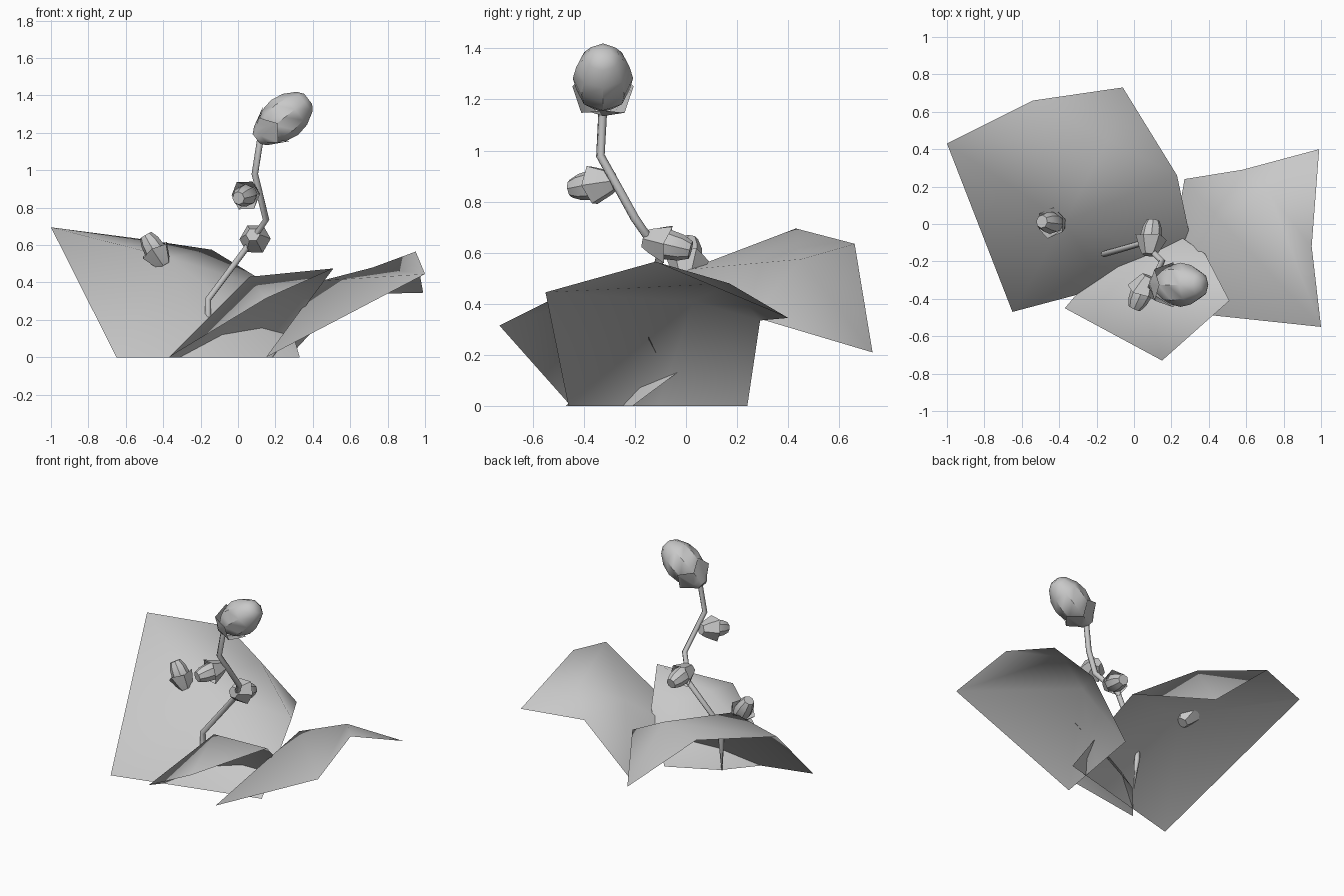
import bpy, bmesh, math
from mathutils import Vector

cube = bpy.data.objects.get("Cube")
if cube:
    bpy.data.objects.remove(cube)

grey = bpy.data.materials.new("plain_grey")
grey.use_nodes = True
COLOUR = (0.58, 0.58, 0.58, 1)
grey.diffuse_color = COLOUR
grey.node_tree.nodes["Principled BSDF"].inputs["Base Color"].default_value = COLOUR


def finish(name, bm, angle):
    bmesh.ops.recalc_face_normals(bm, faces=bm.faces)
    mesh = bpy.data.meshes.new(name)
    bm.to_mesh(mesh)
    bm.free()
    obj = bpy.data.objects.new(name, mesh)
    bpy.context.collection.objects.link(obj)
    mesh.materials.append(grey)
    bpy.ops.object.select_all(action='DESELECT')
    obj.select_set(True)
    bpy.context.view_layer.objects.active = obj
    bpy.ops.object.shade_smooth_by_angle(angle=math.radians(angle))
    return obj


def leaf(name, points, faces):
    """Folded sheet from named points; each face is a string of point letters."""
    bm = bmesh.new()
    verts = {key: bm.verts.new(co) for key, co in points.items()}
    for face in faces.split():
        bm.faces.new([verts[key] for key in face])
    return finish(name, bm, 180)


def lathe(name, base, tip, profile, sides, zigzag=0.0):
    """Rings along base-tip; profile holds (distance, radius). Zigzag lowers alternate rim points."""
    bm = bmesh.new()
    base, tip = Vector(base), Vector(tip)
    turn = (tip - base).to_track_quat('Z', 'Y')
    rings = []
    for n, (along, radius) in enumerate(profile):
        ring = []
        for i in range(sides):
            a = math.tau * i / sides
            lift = zigzag * (i % 2) if n == len(profile) - 1 else 0
            co = Vector((radius * math.cos(a), radius * math.sin(a), along - lift))
            ring.append(bm.verts.new(base + turn @ co))
        rings.append(ring)
    for low, high in zip(rings, rings[1:]):
        for i in range(sides):
            j = (i + 1) % sides
            bm.faces.new((low[i], low[j], high[j], high[i]))
    bm.faces.new(rings[0])
    if not zigzag:
        bm.faces.new(rings[-1])
    return finish(name, bm, 40)


# Three arched leaves
leaf("back_leaf", {
    'a': (-1, .43, .695), 'b': (-.54, .66, .635), 'c': (-.06, .73, .21),
    'd': (.23, .26, .35), 'e': (.33, -.21, 0), 'f': (-.16, -.34, 0),
    'g': (-.65, -.47, 0), 'm': (-.14, .45, .575), 'p': (-.37, .01, .535)},
    "gfp gpa fep edp apm amb pdm mdc mcb")
leaf("side_leaf", {
    'a': (1, -.55, .445), 'b': (.95, -.12, .565), 'c': (.99, .40, .345),
    'd': (.58, .29, .335), 'e': (.27, .24, 0), 'f': (.15, -.46, 0),
    'g': (.21, -.11, 0), 'n': (.72, .17, .48), 'q': (.45, .03, .41)},
    "faq anq abn fqg gqe qnd qde nbc ncd")
leaf("front_leaf", {
    'a': (-.37, -.45, 0), 'b': (-.14, -.18, 0), 'c': (.18, -.02, 0),
    'd': (.38, -.16, .30), 'e': (.51, -.41, .475), 'f': (.15, -.73, .315),
    't': (.06, -.35, .43)},
    "abt bct cdt det eft fat")

# Bent stem: a tube swept along a path, thin at the root
path = [(-.15, -.18, 0), (-.16, -.16, .21), (-.16, -.16, .31), (.05, -.10, .59),
        (.15, -.20, .735), (.09, -.335, .98), (.12, -.325, 1.17)]
curve = bpy.data.curves.new("stem_path", 'CURVE')
curve.dimensions = '3D'
curve.bevel_depth = 0.018
curve.bevel_resolution = 1
curve.use_fill_caps = True
spline = curve.splines.new('POLY')
spline.points.add(len(path) - 1)
for point, co in zip(spline.points, path):
    point.co = (*co, 1)
spline.points[0].radius = 0.15
curve.materials.append(grey)
stem = bpy.data.objects.new("stem", curve)
bpy.context.collection.objects.link(stem)

# Large bud at the stem tip, in its cup
base, tip = (.10, -.325, 1.165), (.38, -.325, 1.385)
lathe("large_bud", base, tip,
      [(.04, .05), (.12, .105), (.19, .118), (.26, .105), (.325, .068), (.35, .035)], 8)
lathe("large_cup", base, tip, [(0, .035), (.03, .062), (.14, .12)], 8, .06)

# Small buds, each with a flared cup
small = {"upper": ((.08, -.28, .88), (0, -.455, .85)),
         "middle": ((.08, -.165, .655), (.10, 0, .615)),
         "outer": ((-.395, 0, .49), (-.51, .015, .68))}
for name, (base, tip) in small.items():
    lathe(name + "_bud", base, tip,
          [(.04, .045), (.09, .06), (.15, .052), (.19, .035)], 8)
    lathe(name + "_cup", base, tip, [(0, .038), (.03, .055), (.105, .085)], 6, .015)
